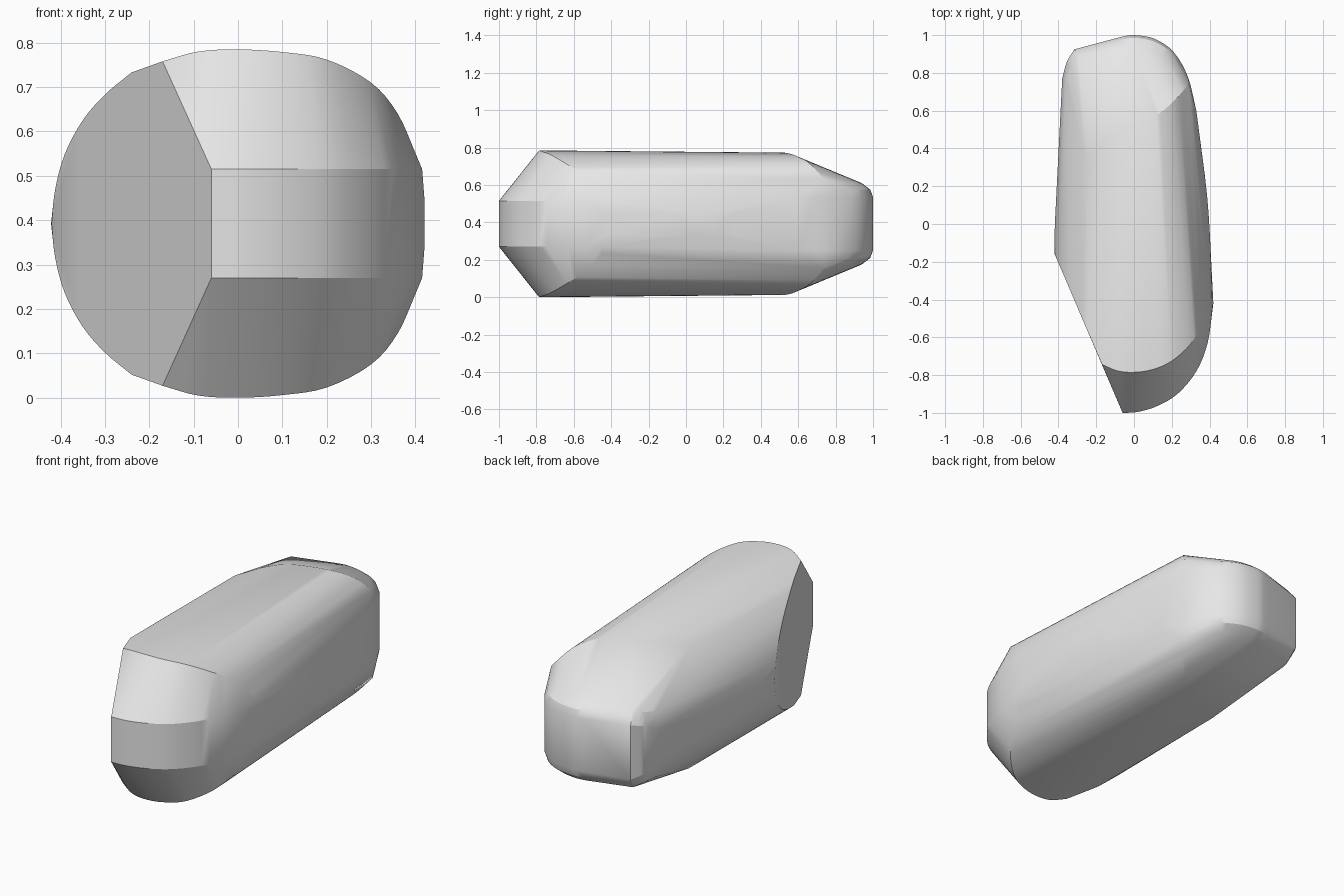
import bpy
import bmesh
import math
from mathutils import Vector

cube = bpy.data.objects.get("Cube")
if cube:
    bpy.data.objects.remove(cube, do_unlink=True)

HEIGHT = 0.785


def spline(points, steps=4):
    """Smooth path through the given points (Catmull-Rom)."""
    p = [Vector(q) for q in points]
    p = [2 * p[0] - p[1]] + p + [2 * p[-1] - p[-2]]
    out = []
    for i in range(1, len(p) - 2):
        a, b, c, d = p[i - 1:i + 3]
        for s in range(steps):
            t = s / steps
            out.append(0.5 * (2 * b + (c - a) * t + (2 * a - 5 * b + 4 * c - d) * t ** 2
                              + (3 * b - a - 3 * c + d) * t ** 3))
    return out + [p[-2]]


def at_height(outline, z):
    return [(x, y, z) for x, y in outline]


# Rounded nose: upright band, seen in plan
nose = at_height([(-0.06, -1), (0.02, -0.995), (0.12, -0.965), (0.23, -0.9), (0.33, -0.78),
                  (0.39, -0.63), (0.415, -0.45)], 0.515)
# Upper rim of the nose bevel
nose_rim = [(-0.17, -0.742, 0.758), (-0.09, -0.777, 0.78), (0, -0.785, HEIGHT), (0.1, -0.77, 0.779),
            (0.2, -0.725, 0.762), (0.3, -0.635, 0.71), (0.36, -0.53, 0.64), (0.4, -0.45, 0.55)]
# Edge of the flat slanted cut beside the nose
cut_edge = [(-0.24, -0.58, 0.733), (-0.3, -0.44, 0.683), (-0.35, -0.323, 0.625),
            (-0.39, -0.23, 0.55), (-0.412, -0.178, 0.47), (-0.42, -0.16, 0.3925)]
# Long sides
left_side = [(-0.42, -0.16, 0.3925), (-0.418, 0.02, 0.4), (-0.38, 0.77, 0.48)]
right_side = at_height([(0.42, -0.42), (0.41, -0.22), (0.387, 0.15), (0.33, 0.6)], 0.45)
# Tail: upright band, softened shoulder and upper rim of its slope
tail_plan = [(0.33, 0.6), (0.285, 0.78), (0.21, 0.91), (0.11, 0.98), (0, 1), (-0.07, 0.99)]
tail = at_height(tail_plan, 0.535)
shoulders = [[(x * s, y - d, z) for x, y in tail_plan[1:]]
             for s, d, z in ((0.98, 0.015, 0.575), (0.93, 0.06, 0.61))]
tail_corner = [(-0.38, 0.77, 0.48), (-0.355, 0.86, 0.52), (-0.315, 0.925, 0.54)]
corner_top = [(-0.36, 0.77, 0.57), (-0.33, 0.84, 0.585), (-0.295, 0.875, 0.605)]
tail_rim = [(-0.25, 0.33, 0.722), (-0.14, 0.44, 0.757), (-0.05, 0.5, 0.771), (0.05, 0.54, 0.771),
            (0.14, 0.59, 0.755), (0.22, 0.66, 0.715), (0.29, 0.74, 0.63)]

# Skin all paths and their lower mirror images in one convex shell
bm = bmesh.new()
for path in (nose, nose_rim, cut_edge, left_side, right_side, tail, *shoulders,
             tail_corner, corner_top, tail_rim):
    for x, y, z in spline(path):
        bm.verts.new((x, y, z))
        bm.verts.new((x, y, HEIGHT - z))
bmesh.ops.remove_doubles(bm, verts=bm.verts, dist=0.001)
hull = bmesh.ops.convex_hull(bm, input=bm.verts)
spare = {e for e in hull["geom_interior"] + hull["geom_unused"] if isinstance(e, bmesh.types.BMVert)}
bmesh.ops.delete(bm, geom=list(spare), context='VERTS')
bmesh.ops.dissolve_limit(bm, angle_limit=math.radians(0.8), verts=bm.verts, edges=bm.edges)
bmesh.ops.recalc_face_normals(bm, faces=bm.faces)

mesh = bpy.data.meshes.new("shell_body")
bm.to_mesh(mesh)
bm.free()
body = bpy.data.objects.new("shell_body", mesh)
bpy.context.collection.objects.link(body)

# Plain grey
grey = bpy.data.materials.new("plain_grey")
grey.use_nodes = True
colour = (0.8, 0.8, 0.8, 1)
grey.diffuse_color = colour
grey.node_tree.nodes["Principled BSDF"].inputs["Base Color"].default_value = colour
mesh.materials.append(grey)

bpy.ops.object.select_all(action='DESELECT')
body.select_set(True)
bpy.context.view_layer.objects.active = body
bpy.ops.object.shade_smooth_by_angle(angle=math.radians(25))
